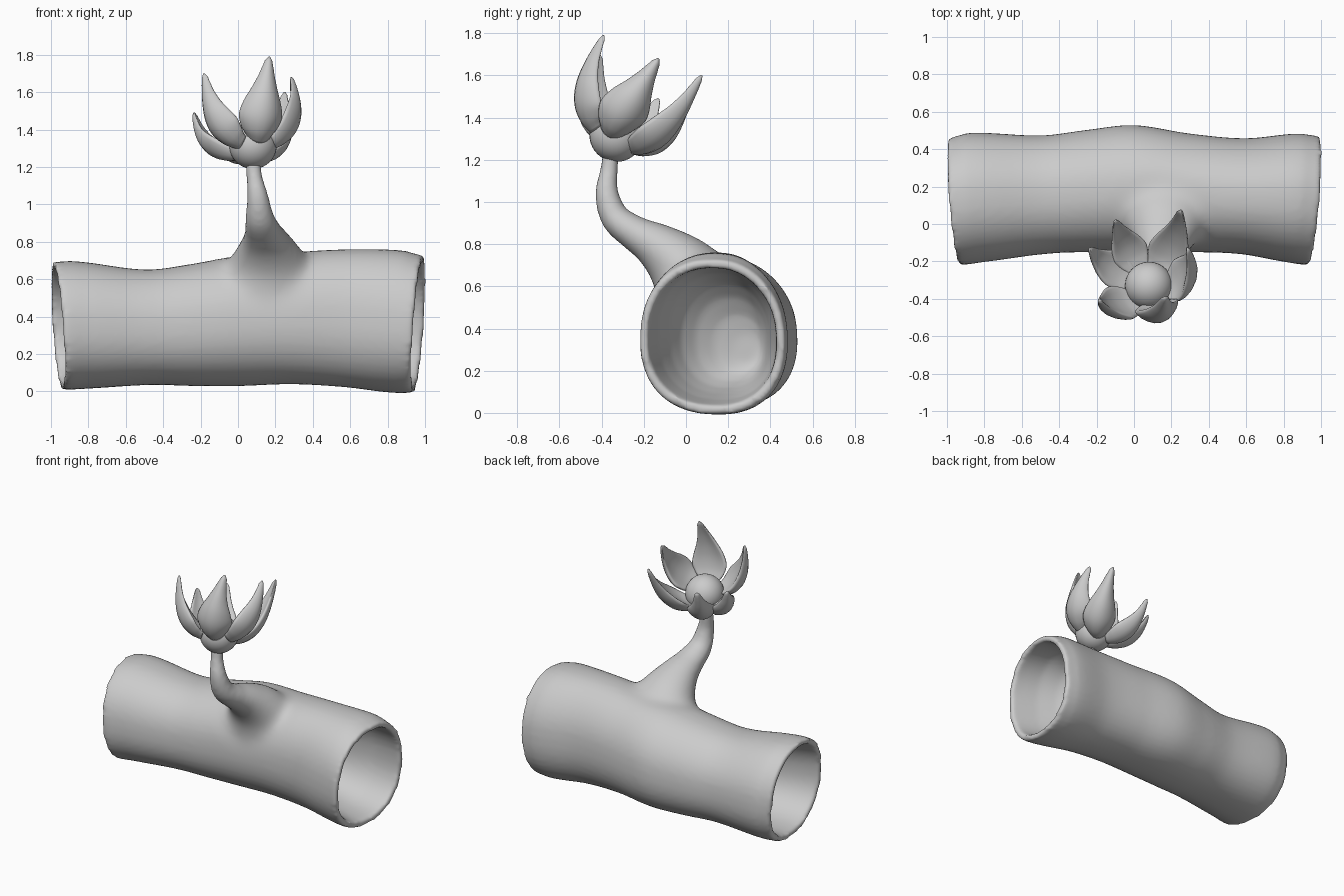
import bpy, bmesh, math
from mathutils import Vector

if "Cube" in bpy.data.objects:
    bpy.data.objects.remove(bpy.data.objects["Cube"])


def loft(name, rings):
    """Skin a list of equal-length point rings and cap both ends."""
    bm = bmesh.new()
    vr = [[bm.verts.new(p) for p in r] for r in rings]
    n = len(vr[0])
    for a, b in zip(vr, vr[1:]):
        for i in range(n):
            j = (i + 1) % n
            bm.faces.new((a[i], a[j], b[j], b[i]))
    bm.faces.new(vr[0][::-1])
    bm.faces.new(vr[-1])
    bmesh.ops.recalc_face_normals(bm, faces=bm.faces)
    me = bpy.data.meshes.new(name)
    bm.to_mesh(me)
    bm.free()
    for p in me.polygons:
        p.use_smooth = True
    ob = bpy.data.objects.new(name, me)
    bpy.context.collection.objects.link(ob)
    return ob


def bake(ob):
    """Replace the mesh by its modified version."""
    bpy.context.view_layer.update()
    me = bpy.data.meshes.new_from_object(
        ob.evaluated_get(bpy.context.evaluated_depsgraph_get()))
    ob.modifiers.clear()
    ob.data = me


def interp(keys, x):
    """Smooth interpolation through (position, values...) rows."""
    x = min(max(x, keys[0][0]), keys[-1][0])
    i = max(k for k in range(len(keys) - 1) if keys[k][0] <= x)
    p1, p2 = keys[i], keys[i + 1]
    p0, p3 = keys[max(i - 1, 0)], keys[min(i + 2, len(keys) - 1)]
    u = (x - p1[0]) / (p2[0] - p1[0])
    return [0.5 * (2 * b + (c - a) * u + (2 * a - 5 * b + 4 * c - d) * u * u
                   + (3 * b - a - 3 * c + d) * u ** 3)
            for a, b, c, d in zip(p0[1:], p1[1:], p2[1:], p3[1:])]


# Hollow log: x station, front y, back y, bottom z, top z
LOG = [(-1.0, -.225, .455, .015, .70), (-.88, -.21, .485, .02, .705),
       (-.5, -.165, .47, .04, .66), (-.25, -.155, .50, .035, .69),
       (0, -.155, .525, .035, .735), (.3, -.155, .48, .045, .755),
       (.6, -.165, .455, .03, .77), (.88, -.21, .48, 0, .765),
       (1.0, -.225, .465, 0, .735)]


def log_ring(t, scale=1.0, n=48):
    y0, y1, z0, z1 = interp(LOG, t)
    drift = max(0, .86 - scale) if scale < 1 else 0
    pts = []
    for i in range(n):
        a = 2 * math.pi * i / n
        c, s = math.cos(a), math.sin(a)
        e = 2 / 2.3
        # Squarer towards the lower back, flatter towards the upper back
        k = scale * (1 + .045 * math.cos(a + math.pi / 4) ** 3
                     - .055 * max(0, math.cos(a - math.pi / 4)) ** 5)
        y = (y0 + y1) / 2 + k * (y1 - y0) / 2 * math.copysign(abs(c) ** e, c) + .2 * drift
        z = (z0 + z1) / 2 + k * (z1 - z0) / 2 * math.copysign(abs(s) ** e, s) - .15 * drift
        # Slanted end cuts
        x = t * (.967 + .085 * (y - .13) + .075 * (z - .37))
        pts.append((x, y, z))
    return pts


# Deep rounded hollows in both ends, the right one stopping short of the stem
left = [(1, .89), (.95, .865), (.8, .84), (.6, .80), (.45, .73), (.34, .6), (.27, .4), (.25, .2)]
right = [(1, .89), (.95, .865), (.8, .83), (.66, .77), (.56, .68), (.49, .55), (.44, .38), (.42, .2)]
rings = [log_ring(-t, s) for t, s in reversed(left)]
rings += [log_ring(-1 + 2 * i / 40) for i in range(41)]
rings += [log_ring(t, s) for t, s in right]
log = loft("log", rings)

# Curved stem flaring out of the log: parameter, x, y, z, radius, sideways stretch
STEM = [(0, .16, .06, .57, .22, 1.3), (1, .16, -.02, .69, .17, 1.25),
        (2, .15, -.13, .785, .120, 1.22), (3, .135, -.24, .85, .086, 1.2),
        (4, .117, -.335, .925, .070, 1.12), (5, .105, -.375, 1.04, .056, 1.03),
        (6, .087, -.365, 1.15, .043, 1), (7, .08, -.355, 1.24, .041, 1)]
rings = []
for i in range(43):
    t = i / 6
    x, y, z, r, wide = interp(STEM, t)
    p = Vector((x, y, z))
    a = Vector(interp(STEM, max(t - .1, 0))[:3])
    b = Vector(interp(STEM, min(t + .1, 7))[:3])
    d = (b - a).normalized()
    u = Vector((1, 0, 0))
    u = (u - d * u.dot(d)).normalized()
    v = d.cross(u)
    rings.append([p + r * (u * wide * math.cos(k * math.pi / 10) + v * math.sin(k * math.pi / 10))
                  for k in range(20)])
stem = loft("stem", rings)

# Fuse stem and log into one surface
union = log.modifiers.new("union", 'BOOLEAN')
union.operation = 'UNION'
union.solver = 'EXACT'
union.object = stem
remesh = log.modifiers.new("remesh", 'REMESH')
remesh.mode = 'VOXEL'
remesh.voxel_size = .015
remesh.use_smooth_shade = True
soft = log.modifiers.new("soften", 'SMOOTH')
soft.factor = .5
soft.iterations = 8
bake(log)
bpy.data.objects.remove(stem)

# Melt the junction of stem and log
group = log.vertex_groups.new(name="junction")
JOINT = Vector((.15, -.02, .68))
for v in log.data.vertices:
    w = 1.6 - (v.co - JOINT).length / .21
    if w > 0:
        group.add([v.index], min(w, 1), 'REPLACE')
melt = log.modifiers.new("melt", 'SMOOTH')
melt.vertex_group = "junction"
melt.factor = .5
melt.iterations = 110
bake(log)
log.name = "log_with_stem"

# Round flower heart
HEART = Vector((.08, -.33, 1.318))
bpy.ops.mesh.primitive_uv_sphere_add(segments=32, ring_count=20, radius=.128, location=HEART)
bpy.context.object.name = "flower_heart"
bpy.ops.object.shade_smooth()

# Petals: base, belly and tip of each centre line, half width
PETALS = [((.115, -.435, 1.345), (.142, -.49, 1.53), (.168, -.39, 1.79), .12),
          ((.185, -.35, 1.32), (.30, -.27, 1.46), (.285, -.13, 1.68), .118),
          ((.12, -.25, 1.25), (.22, -.09, 1.34), (.25, .075, 1.60), .112),
          ((.03, -.25, 1.25), (-.055, -.10, 1.30), (-.10, .02, 1.50), .10),
          ((.0, -.31, 1.26), (-.16, -.22, 1.32), (-.235, -.13, 1.49), .10),
          ((.01, -.42, 1.32), (-.125, -.45, 1.45), (-.182, -.41, 1.70), .11)]
PROFILE = [(0, .55), (.15, .83), (.35, 1), (.55, .86), (.75, .52), (.9, .28), (.97, .17), (1, .04)]
AXIS = Vector((0, .3, 1)).normalized()

for k, (base, belly, tip, half) in enumerate(PETALS):
    p0, pm, p2 = Vector(base), Vector(belly), Vector(tip)
    p1 = 2 * pm - (p0 + p2) / 2
    out = pm - HEART
    out = (out - AXIS * out.dot(AXIS)).normalized()
    side = AXIS.cross(out).normalized()
    rings = []
    for i in range(31):
        t = i / 30
        p = p0 * (1 - t) ** 2 + p1 * 2 * t * (1 - t) + p2 * t * t
        d = ((p1 - p0) * (1 - t) + (p2 - p1) * t).normalized()
        s = (side - d * side.dot(d)).normalized()
        inward = s.cross(d)
        if inward.dot(out) > 0:
            inward = -inward
        f = interp(PROFILE, t)[0]
        w, th = half * f, .038 * f ** .7
        ring = []
        for j in range(20):
            a = 2 * math.pi * j / 20
            c = math.cos(a)
            ring.append(p + s * w * c + inward * (th * math.sin(a) + .45 * w * c * c))
        rings.append(ring)
    loft("petal_%d" % (k + 1), rings)
